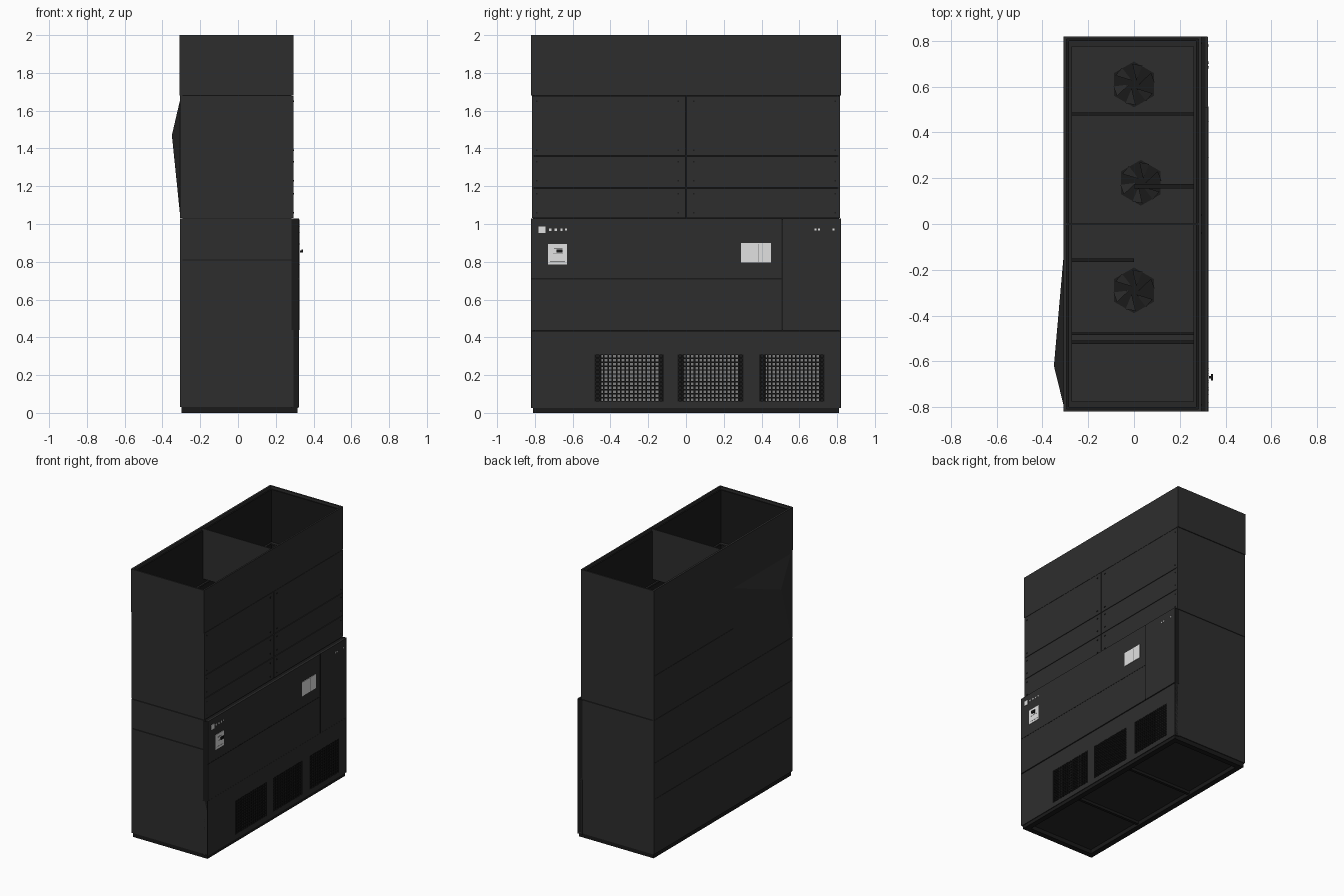
import bpy, bmesh, math
from mathutils import Vector

if "Cube" in bpy.data.objects:
    bpy.data.objects.remove(bpy.data.objects["Cube"])


def material(name, v):
    m = bpy.data.materials.new(name)
    m.diffuse_color = (v, v, v, 1)
    m.use_nodes = True
    m.node_tree.nodes["Principled BSDF"].inputs["Base Color"].default_value = m.diffuse_color
    return m


PANEL = material("charcoal panel", 0.027)
TRIM = material("black trim", 0.010)
INNER = material("dark interior", 0.020)
GREY = material("mid grey", 0.22)
WHITE = material("label white", 0.75)


def mesh_object(name, bm, mat):
    bmesh.ops.recalc_face_normals(bm, faces=bm.faces)
    me = bpy.data.meshes.new(name)
    bm.to_mesh(me)
    bm.free()
    me.materials.append(mat)
    ob = bpy.data.objects.new(name, me)
    bpy.context.collection.objects.link(ob)
    return ob


def boxes(name, mat, items):
    """One object from boxes given as (x0, x1, y0, y1, z0, z1)."""
    bm = bmesh.new()
    for x0, x1, y0, y1, z0, z1 in items:
        r = bmesh.ops.create_cube(bm, size=1)
        for v in r["verts"]:
            v.co = Vector(((x0 + x1) / 2 + v.co.x * (x1 - x0),
                           (y0 + y1) / 2 + v.co.y * (y1 - y0),
                           (z0 + z1) / 2 + v.co.z * (z1 - z0)))
    return mesh_object(name, bm, mat)


def box(name, mat, *b):
    return boxes(name, mat, [b])


G = 0.002          # half of a seam gap
T = 0.012          # sheet thickness
L, R = -0.306, 0.294
Y = 0.82

# Skid base and recessed floor
boxes("base_rails", TRIM, [(-0.30, -0.26, -0.81, 0.81, 0, 0.03),
                           (0.275, 0.315, -0.81, 0.81, 0, 0.03),
                           (-0.26, 0.275, -0.81, -0.77, 0, 0.03),
                           (-0.26, 0.275, 0.77, 0.81, 0, 0.03),
                           (-0.26, 0.275, -0.28, -0.26, 0.01, 0.03),
                           (-0.26, 0.275, 0.26, 0.28, 0.01, 0.03)])
box("floor_pan", INNER, L + T, R, -0.80, 0.80, 0.03, 0.04)

# Inner liner behind the sheets, open above and open at the grilles
boxes("inner_liner", TRIM, [(L + T, L + T + 0.01, -0.805, 0.805, 0.03, 1.98),
                            (R - T - 0.01, R - T, -0.805, 0.805, 0.44, 1.98),
                            (L + T, R - T, -0.81, -0.80, 0.03, 1.98),
                            (L + T, R - T, 0.80, 0.81, 0.03, 1.98)])

# End sheets, front and back
levels = {"end_lower": (0.03, 0.81), "end_middle": (0.81, 1.03),
          "end_upper": (1.03, 1.68)}
for side, s in (("front", -1), ("back", 1)):
    for part, (z0, z1) in levels.items():
        if side == "back" and part != "end_upper":
            continue
        a, b = sorted((s * (Y - 0.004), s * (Y - 0.004 - T)))
        box(f"{side}_{part}", PANEL, L, R, a, b, z0 + G, z1 - G)
box("back_end_lower", PANEL, L, R, Y - 0.004 - T, Y - 0.004, 0.032, 1.028)

# Long left sheets
for i, (z0, z1) in enumerate([(0.03, 0.44), (0.44, 0.71), (0.71, 1.03),
                              (1.03, 1.36), (1.36, 1.68)]):
    box(f"left_sheet_{i + 1}", PANEL, L, L + T, -Y + 0.004, Y - 0.004, z0 + G / 2, z1 - G / 2)

# Long right upper sheets, split in the middle
for i, (z0, z1) in enumerate([(1.03, 1.19), (1.19, 1.36), (1.36, 1.68)]):
    boxes(f"right_sheet_{i + 1}", PANEL,
          [(R - T, R, -Y + 0.004, -G, z0 + G, z1 - G), (R - T, R, G, Y - 0.004, z0 + G, z1 - G)])

# Open hood with a cross divider
boxes("hood", PANEL, [(L - 0.003, L + T, -Y, Y, 1.68, 2),
                      (R - T, R, -Y, -0.001, 1.68, 2),
                      (R - T, R, 0.001, Y, 1.68, 2),
                      (L, R, -Y, -Y + T, 1.68, 2),
                      (L, R, Y - T, Y, 1.68, 2)])
box("hood_divider", PANEL, L + T, R - T, -0.004, 0.004, 1.62, 1.995)

# Creased flap on the left side
bm = bmesh.new()
base = [bm.verts.new((L, y, z)) for y, z in
        ((-0.80, 1.04), (-0.12, 1.04), (-0.12, 1.66), (-0.80, 1.66))]
apex = bm.verts.new((-0.35, -0.62, 1.47))
for i in range(4):
    bm.faces.new((base[i], base[(i + 1) % 4], apex))
bm.faces.new(base)
mesh_object("left_flap", bm, PANEL)

# Door backing and the three doors on the right side
box("door_backing", TRIM, R - T, 0.314, -Y + 0.003, Y - 0.003, 0.44, 1.025)
DX = 0.324
for name, y0, y1, z0, z1 in (("upper_door", -Y, 0.51, 0.71, 1.03),
                             ("lower_door", -Y, 0.51, 0.435, 0.71),
                             ("service_door", 0.51, Y, 0.435, 1.03)):
    box(name, PANEL, 0.312, DX, y0 + G, y1 - G, z0 + G, z1 - G)
boxes("door_edge_trim", TRIM, [(R, 0.322, -Y, -Y + 0.004, 0.03, 1.028),
                               (R, 0.322, Y - 0.004, Y, 0.03, 1.028),
                               (0.314, DX + 0.001, 0.506, 0.514, 0.44, 1.025),
                               (0.314, DX + 0.001, -Y, 0.506, 0.707, 0.713)])

# Lower right panel with three openings
vents = [(-0.48, -0.12), (-0.04, 0.30), (0.39, 0.73)]
VZ0, VZ1 = 0.06, 0.31
strips = [(R - T, 0.32, -Y, Y, 0.025, VZ0), (R - T, 0.32, -Y, Y, VZ1, 0.433)]
edges = [-Y] + [e for v in vents for e in v] + [Y]
strips += [(R - T, 0.32, edges[i], edges[i + 1], VZ0, VZ1) for i in range(0, 8, 2)]
boxes("vent_panel", PANEL, strips)

# Deep grille bars and the fan housings behind them
bars, backs = [], []
for y0, y1 in vents:
    for i in range(17):
        y = y0 + (y1 - y0) * i / 16
        bars.append((0.29, 0.321, y - 0.004, y + 0.004, VZ0, VZ1))
    for i in range(13):
        z = VZ0 + (VZ1 - VZ0) * i / 12
        bars.append((0.295, 0.318, y0, y1, z - 0.0035, z + 0.0035))
    backs.append((0.20, 0.205, y0 + 0.03, y1 - 0.02, VZ0, VZ1))
boxes("vent_grilles", TRIM, bars)
boxes("fan_housings", GREY, backs)

# Inner frame lip below the hood
boxes("inner_lip", INNER, [(L + T, L + 0.035, -0.80, 0.80, 1.58, 1.59),
                           (R - 0.035, R - T, -0.80, 0.80, 1.58, 1.59),
                           (L + T, R - T, -0.80, -0.775, 1.58, 1.59),
                           (L + T, R - T, 0.775, 0.80, 1.58, 1.59)])

# Filter deck and its cross beams
box("filter_deck", PANEL, L + T, R - T, -0.80, 0.80, 1.00, 1.01)
boxes("deck_beams", TRIM, [(-0.28, 0.27, 0.475, 0.488, 1.01, 1.05),
                           (0.0, 0.27, 0.155, 0.175, 1.01, 1.05),
                           (-0.28, 0.0, -0.165, -0.150, 1.01, 1.05),
                           (-0.28, 0.27, -0.485, -0.475, 1.01, 1.05),
                           (-0.28, 0.27, -0.525, -0.510, 1.01, 1.05)])

# Three six-sided fans on the deck: dark well, hub and blades
for n, (cx, cy) in enumerate([(0.0, 0.61), (0.03, 0.18), (0.0, -0.29)]):
    bm = bmesh.new()
    bmesh.ops.create_circle(bm, cap_ends=True, segments=6, radius=0.10)
    bmesh.ops.translate(bm, verts=bm.verts, vec=(cx, cy, 1.013))
    mesh_object(f"fan_well_{n + 1}", bm, TRIM)
    bm = bmesh.new()
    for i in range(6):
        a = i * math.pi / 3
        pts = [(0.02, a, 1.02), (0.09, a + 0.1, 1.018), (0.09, a + 0.6, 1.04)]
        bm.faces.new([bm.verts.new((cx + r * math.cos(t), cy + r * math.sin(t), z))
                      for r, t, z in pts])
    mesh_object(f"fan_blades_{n + 1}", bm, INNER)

# Labels with printed blocks
boxes("labels", WHITE, [(DX, DX + 0.003, -0.73, -0.63, 0.785, 0.895),
                        (DX, DX + 0.003, 0.29, 0.45, 0.795, 0.90)])
boxes("label_print", GREY, [(DX, DX + 0.004, -0.705, -0.65, 0.84, 0.843),
                            (DX, DX + 0.004, -0.70, -0.655, 0.868, 0.873),
                            (DX, DX + 0.004, -0.72, -0.64, 0.80, 0.803),
                            (DX, DX + 0.004, 0.38, 0.383, 0.80, 0.895)])

# Small indicator marks
marks = [(-0.78, 0.035), (-0.725, 0.012), (-0.695, 0.012), (-0.665, 0.012), (-0.64, 0.01),
         (0.68, 0.01), (0.70, 0.01), (0.775, 0.01)]
boxes("indicator_marks", WHITE,
      [(DX, DX + 0.003, y, y + w, 0.97 - w / 2, 0.97 + w / 2) for y, w in marks])

# Door latch knob
boxes("latch", TRIM, [(DX, 0.338, -0.675, -0.665, 0.85, 0.86),
                      (0.336, 0.345, -0.685, -0.655, 0.848, 0.866)])

# Screws on the right sheets
boxes("screws", TRIM, [(R, R + 0.003, y - 0.004, y + 0.004, z - 0.004, z + 0.004)
                       for y in (-0.79, -0.04, 0.04, 0.79)
                       for z in (1.06, 1.16, 1.23, 1.33, 1.39, 1.65)])
